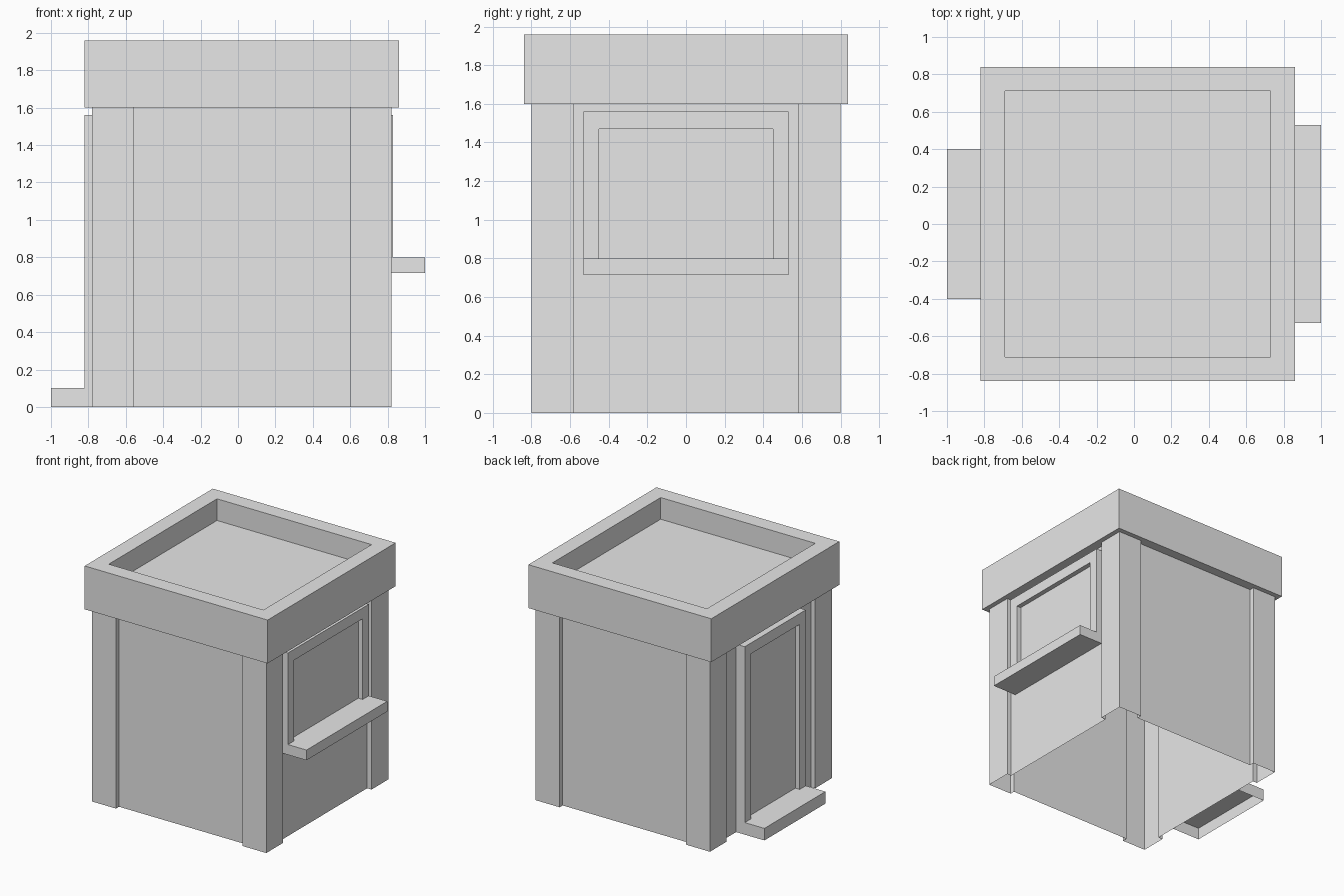
import bpy
import bmesh

if "Cube" in bpy.data.objects:
    bpy.data.objects.remove(bpy.data.objects["Cube"], do_unlink=True)

grey = bpy.data.materials.new("plain_grey")
grey.use_nodes = True
grey.diffuse_color = (0.8, 0.8, 0.8, 1)
grey.node_tree.nodes["Principled BSDF"].inputs["Base Color"].default_value = (0.8, 0.8, 0.8, 1)

CX = 0.02        # centre of the booth in x
HALF = 0.80      # outer half width of the corner posts
POST = 0.58      # inner edge of the corner posts
WALL = 0.76      # half width of the recessed walls
EAVES, TOP, DECK = 1.60, 1.96, 1.78


def finish(name, bm):
    mesh = bpy.data.meshes.new(name)
    bm.to_mesh(mesh)
    bm.free()
    mesh.materials.append(grey)
    obj = bpy.data.objects.new(name, mesh)
    bpy.context.collection.objects.link(obj)
    return obj


def box(name, lo, hi, open_bottom=False):
    bm = bmesh.new()
    bmesh.ops.create_cube(bm, size=1)
    for v in bm.verts:
        v.co = [a + (b - a) * (c + 0.5) for a, b, c in zip(lo, hi, v.co)]
    if open_bottom:
        bm.normal_update()
        bmesh.ops.delete(bm, geom=[f for f in bm.faces if f.normal.z < -0.9], context='FACES')
    return finish(name, bm)


def ring(bm, points, z):
    return [bm.verts.new((x + CX, y, z)) for x, y in points]


def square(r):
    return [(-r, -r), (r, -r), (r, r), (-r, r)]


def bridge(bm, a, b):
    n = len(a)
    for i in range(n):
        bm.faces.new((a[i], a[(i + 1) % n], b[(i + 1) % n], b[i]))


def loop_edges(bm, verts):
    return [bm.edges.get((v, verts[i - 1])) or bm.edges.new((v, verts[i - 1]))
            for i, v in enumerate(verts)]


# Booth shell: stepped wall outline, open below, running up into the flat roof
side = [(-HALF, -HALF), (-POST, -HALF), (-POST, -WALL), (POST, -WALL), (POST, -HALF)]
outline = []
for turn in range(4):
    outline += side
    side = [(-y, x) for x, y in side]

bm = bmesh.new()
base = ring(bm, outline, 0)
eaves = ring(bm, outline, EAVES)
bridge(bm, base, eaves)
soffit = ring(bm, square(0.84), EAVES)
rim = ring(bm, square(0.84), TOP)
lip = ring(bm, square(0.71), TOP)
deck = ring(bm, square(0.71), DECK)
for lower, upper in ((soffit, rim), (rim, lip), (lip, deck)):
    bridge(bm, lower, upper)
bm.faces.new(deck)
bmesh.ops.triangle_fill(bm, edges=loop_edges(bm, eaves) + loop_edges(bm, soffit),
                        use_beauty=True, normal=(0, 0, -1))
bmesh.ops.recalc_face_normals(bm, faces=bm.faces)
finish("booth_shell_and_roof", bm)


# Raised frame with two jambs and a head, plus a recessed panel
def framed_opening(name, wall_x, face_x, panel_x, half, bottom, top, band, head):
    def slab(part, x, y0, y1, z0, z1):
        box(name + "_" + part, (min(wall_x, x), y0, z0), (max(wall_x, x), y1, z1))

    inner = half - band
    slab("right_jamb", face_x, -half, -inner, bottom, top - head)
    slab("left_jamb", face_x, inner, half, bottom, top - head)
    slab("head", face_x, -half, half, top - head, top)
    slab("panel", panel_x, -inner, inner, bottom, top - head)


framed_opening("window", CX + WALL, 0.83, 0.79, 0.53, 0.80, 1.56, 0.08, 0.09)
framed_opening("door", CX - WALL, -0.82, -0.78, 0.40, 0.10, 1.56, 0.08, 0.09)

# Serving counter and door step
box("window_counter", (CX + WALL, -0.53, 0.715), (1.0, 0.53, 0.80))
box("door_step", (-1.0, -0.40, 0), (CX - WALL, 0.40, 0.10), open_bottom=True)
